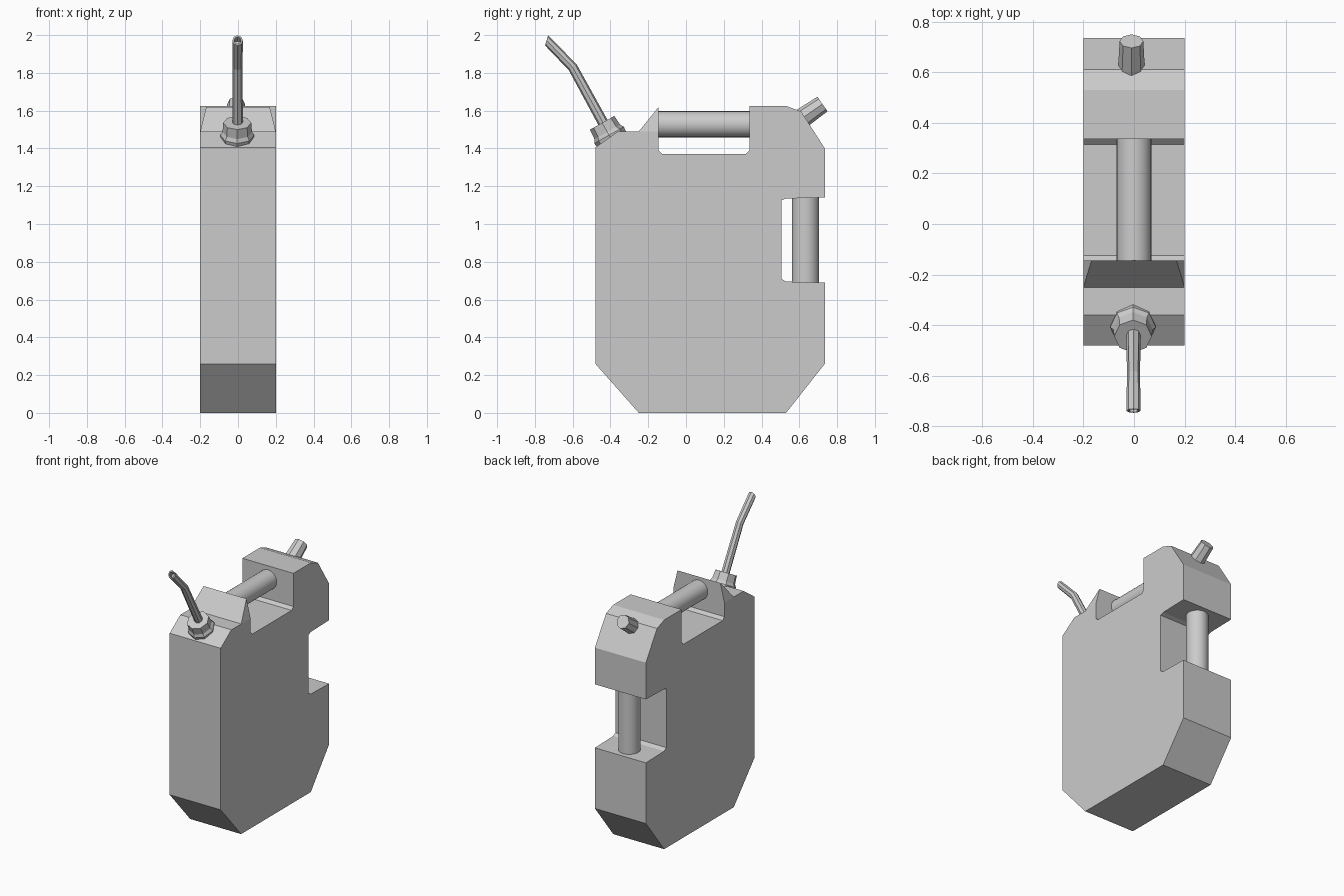
import bpy, bmesh, math
from mathutils import Vector

if "Cube" in bpy.data.objects:
    bpy.data.objects.remove(bpy.data.objects["Cube"])


def finish(name, bm, smooth=None):
    bmesh.ops.recalc_face_normals(bm, faces=bm.faces)
    mesh = bpy.data.meshes.new(name)
    bm.to_mesh(mesh)
    bm.free()
    obj = bpy.data.objects.new(name, mesh)
    bpy.context.collection.objects.link(obj)
    if smooth:
        bpy.ops.object.select_all(action='DESELECT')
        obj.select_set(True)
        bpy.context.view_layer.objects.active = obj
        bpy.ops.object.shade_smooth_by_angle(angle=math.radians(smooth))
    return obj


def sweep(name, rings, sides, x=0.0, smooth=None):
    """Skin rings given as (y, z, radius, (dir_y, dir_z)) in the x = const plane."""
    bm = bmesh.new()
    prev = None
    for i, (y, z, r, d) in enumerate(rings):
        d = Vector(d).normalized()
        ring = []
        for k in range(sides):
            a = 2 * math.pi * k / sides
            c, s = r * math.cos(a), r * math.sin(a)
            ring.append(bm.verts.new((x + c, y + s * d.y, z - s * d.x)))
        if prev:
            for k in range(sides):
                n = (k + 1) % sides
                bm.faces.new((prev[k], prev[n], ring[n], ring[k]))
        if i in (0, len(rings) - 1):
            bm.faces.new(ring)
        prev = ring
    return finish(name, bm, smooth)


def along(start, d, steps):
    """Rings on a straight axis; steps are (distance, radius)."""
    d = Vector(d).normalized()
    return [(start[0] + d.x * t, start[1] + d.y * t, r, d) for t, r in steps]


# can body: side profile (y, z) extruded across x
W = 0.2
profile = [(-0.25, 0), (0.53, 0), (0.735, 0.26), (0.735, 0.69), (0.53, 0.695),
           (0.505, 0.71), (0.505, 1.125), (0.53, 1.135), (0.735, 1.14),
           (0.735, 1.40), (0.61, 1.595), (0.53, 1.625), (0.335, 1.625),
           (0.335, 1.39), (0.315, 1.37), (-0.125, 1.37), (-0.145, 1.39),
           (-0.145, 1.49), (-0.25, 1.49), (-0.36, 1.49), (-0.48, 1.405),
           (-0.48, 0.26)]
bm = bmesh.new()
face = bm.faces.new([bm.verts.new((-W, y, z)) for y, z in profile])
ext = bmesh.ops.extrude_face_region(bm, geom=[face])
bmesh.ops.translate(bm, vec=(2 * W, 0, 0),
                    verts=[v for v in ext['geom'] if isinstance(v, bmesh.types.BMVert)])
finish("can_body", bm)

# tapered ridge in front of the top handle
bm = bmesh.new()
for x, y, z in [(W, -0.25, 1.49), (W, -0.145, 1.49), (0.168, -0.145, 1.62)]:
    bm.verts.new((x, y, z))
    bm.verts.new((-x, y, z))
bmesh.ops.convex_hull(bm, input=bm.verts[:])
bmesh.ops.dissolve_limit(bm, angle_limit=0.01, verts=bm.verts[:], edges=bm.edges[:])
finish("front_ridge", bm)

# round handles
sweep("top_handle", along((-0.15, 1.528), (1, 0), [(0, 0.069), (0.49, 0.069)]), 24, smooth=40)
sweep("rear_handle", along((0.633, 0.685), (0, 1), [(0, 0.072), (0.46, 0.072)]), 24, smooth=40)

# spout collar: wide flange below a narrower nut
axis = (-0.49, 0.87)
sweep("spout_collar", along((-0.39, 1.44), axis,
      [(0, 0.086), (0.035, 0.09), (0.055, 0.078), (0.11, 0.074)]), 8, x=-0.004)

# bent spout with a slanted open end
sweep("spout", [(-0.43, 1.52, 0.028, axis), (-0.60, 1.83, 0.026, (-0.6, 0.8)),
                (-0.738, 1.972, 0.028, (-0.96, 0.29)),
                (-0.738, 1.972, 0.019, (-0.96, 0.29)),
                (-0.715, 1.949, 0.019, (-0.96, 0.29))], 8, x=-0.002)

# vent cap on the rear shoulder
sweep("vent_cap", along((0.61, 1.557), (0.82, 0.57), [(0, 0.053), (0.137, 0.047)]), 8, x=-0.01)
